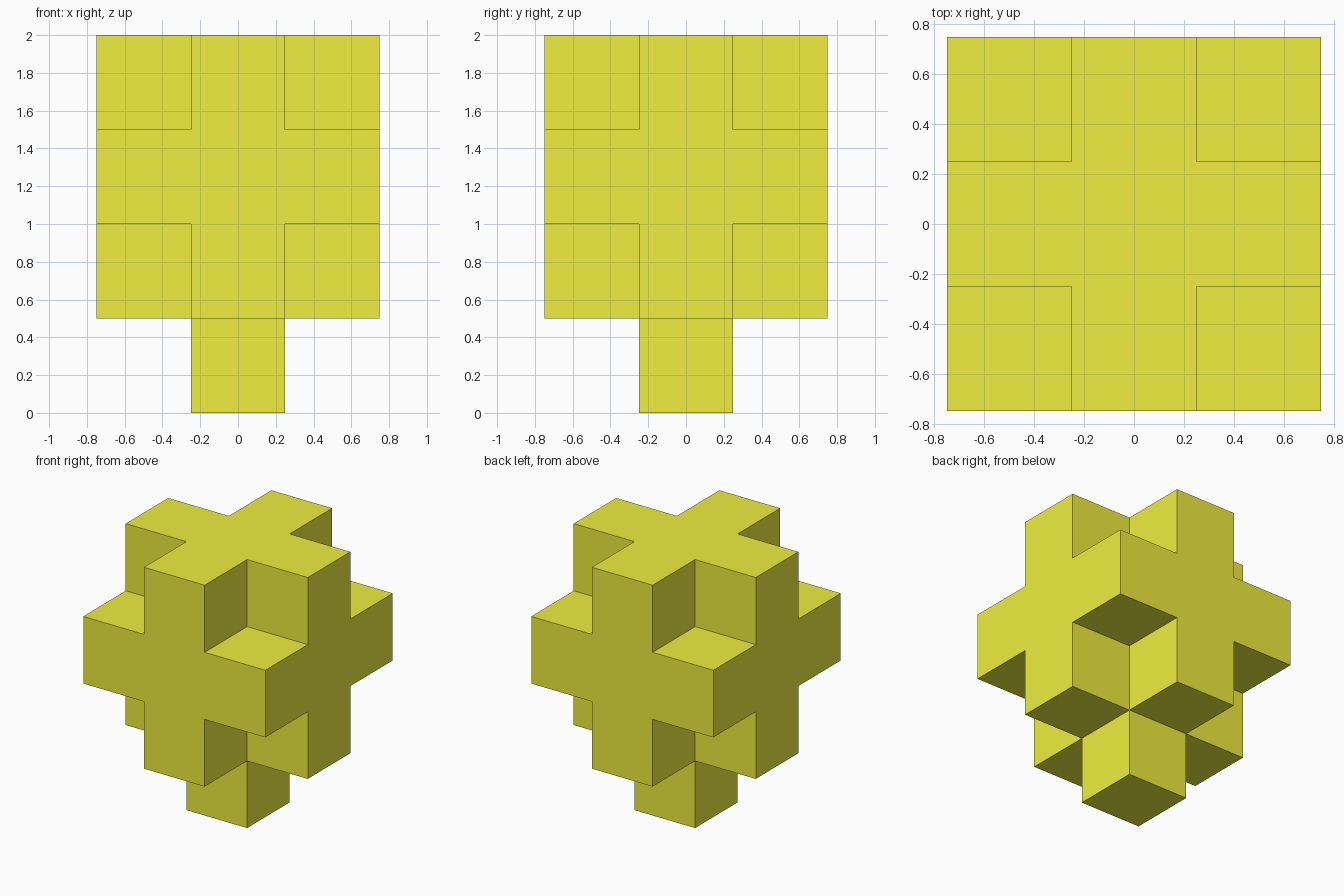
import bpy
import bmesh
from math import radians
from mathutils import Vector

if "Cube" in bpy.data.objects:
    bpy.data.objects.remove(bpy.data.objects["Cube"])

S = 0.5  # block size

# Crown: 3x3x3 blocks without the eight corners
cells = {(x, y, z) for x in (-1, 0, 1) for y in (-1, 0, 1) for z in (1, 2, 3)
         if not (x and y and z != 2)}
# Trunk: one block below the crown
cells.add((0, 0, 0))


def add_face(bm, cell, axis, sign):
    """Outer square of a block, facing along +/- axis."""
    normal, u, v = Vector(), Vector(), Vector()
    normal[axis] = sign
    u[(axis + 1) % 3] = sign
    v[(axis + 2) % 3] = 1
    centre = Vector(cell) + Vector((0, 0, 0.5))
    corners = [centre + (normal + a * u + b * v) / 2
               for a, b in ((-1, -1), (1, -1), (1, 1), (-1, 1))]
    bm.faces.new([bm.verts.new(c * S) for c in corners])


# Only exposed block sides, welded and merged into clean flat faces
bm = bmesh.new()
for cell in sorted(cells):
    for axis in range(3):
        for sign in (-1, 1):
            neighbour = list(cell)
            neighbour[axis] += sign
            if tuple(neighbour) not in cells:
                add_face(bm, cell, axis, sign)
bmesh.ops.remove_doubles(bm, verts=bm.verts, dist=0.001)
bmesh.ops.dissolve_limit(bm, angle_limit=radians(1), verts=bm.verts, edges=bm.edges)
bmesh.ops.recalc_face_normals(bm, faces=bm.faces)

mesh = bpy.data.meshes.new("block_tree")
bm.to_mesh(mesh)
bm.free()
tree = bpy.data.objects.new("block_tree", mesh)
bpy.context.collection.objects.link(tree)

# Yellow
yellow = bpy.data.materials.new("yellow")
yellow.diffuse_color = (0.86, 0.86, 0.05, 1)
yellow.use_nodes = True
yellow.node_tree.nodes["Principled BSDF"].inputs["Base Color"].default_value = yellow.diffuse_color
mesh.materials.append(yellow)
